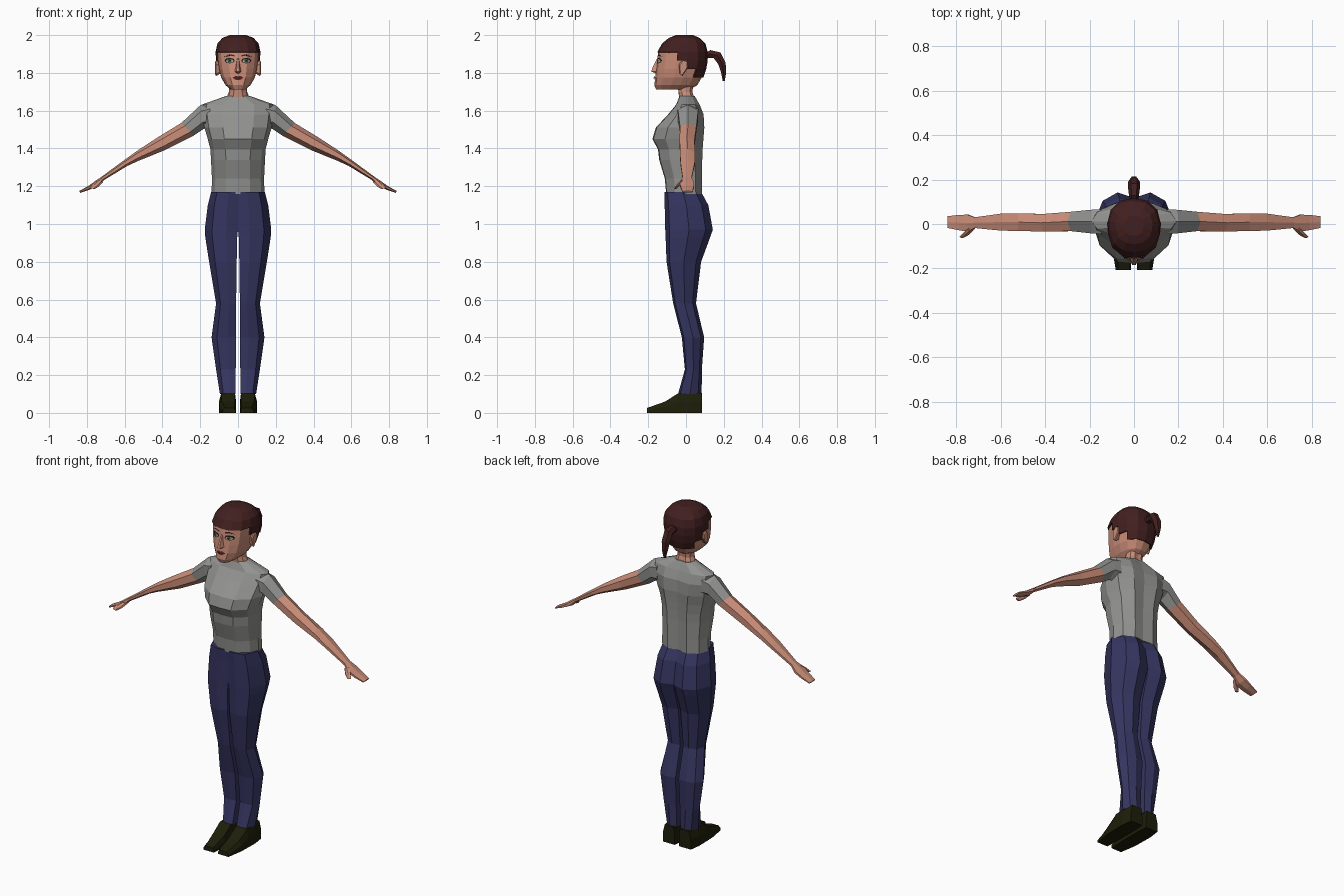
import bpy, bmesh, math
from mathutils import Vector
from mathutils.bvhtree import BVHTree


def colour(name, r, g, b):
    m = bpy.data.materials.new(name)
    m.diffuse_color = (r, g, b, 1)
    return m


SKIN = colour("skin", 0.60, 0.27, 0.19)
SHIRT = colour("grey_shirt", 0.29, 0.29, 0.28)
DENIM = colour("navy_denim", 0.036, 0.036, 0.12)
SHOE = colour("dark_olive_leather", 0.013, 0.013, 0.003)
HAIR = colour("dark_auburn_hair", 0.055, 0.014, 0.014)
LIPS = colour("dark_red_lips", 0.12, 0.02, 0.02)
WHITE = colour("eye_white", 0.40, 0.36, 0.30)
IRIS = colour("green_iris", 0.03, 0.10, 0.06)
BLACK = colour("lash_black", 0.012, 0.008, 0.006)


def finish(bm, name, mat, mirror=False):
    bmesh.ops.recalc_face_normals(bm, faces=bm.faces)
    me = bpy.data.meshes.new(name)
    bm.to_mesh(me)
    bm.free()
    me.materials.append(mat)
    ob = bpy.data.objects.new(name, me)
    bpy.context.collection.objects.link(ob)
    if mirror:
        ob.modifiers.new("mirror", 'MIRROR').use_mirror_merge = False
    return ob


def loft_bm(rings, caps=True, keep=lambda c: True):
    """Skin a list of point rings; keep() filters faces by their centre."""
    bm = bmesh.new()
    vs = [[bm.verts.new(p) for p in r] for r in rings]
    n = len(vs[0])
    for a, b in zip(vs, vs[1:]):
        for i in range(n):
            j = (i + 1) % n
            quad = (a[i], a[j], b[j], b[i])
            if keep(sum((v.co for v in quad), Vector()) / 4):
                bm.faces.new(quad)
    if caps:
        bm.faces.new(vs[0])
        bm.faces.new(vs[-1])
    return bm


def loft(name, mat, rings, mirror=False):
    return finish(loft_bm(rings), name, mat, mirror)


def full_ring(z, w, yf, yb, half):
    """Mirror a half cross-section (x, y fractions) into a closed ring."""
    m, h = (yf + yb) / 2, (yb - yf) / 2
    right = [(x * w, m + f * h, z) for x, f in half]
    return right + [(-x, y, zz) for x, y, zz in right[-2:0:-1]]


# shirt body: height, half width, front, back
BODY = [(0, -1), (0.45, -0.96), (0.87, -0.5), (1, 0.05), (0.87, 0.65), (0.45, 1), (0, 0.92)]
torso = [(1.16, 0.140, -0.105, 0.085), (1.24, 0.138, -0.112, 0.085), (1.34, 0.143, -0.142, 0.086),
         (1.395, 0.146, -0.148, 0.088), (1.45, 0.160, -0.178, 0.092), (1.51, 0.178, -0.160, 0.097),
         (1.58, 0.188, -0.095, 0.093), (1.632, 0.192, -0.052, 0.072), (1.678, 0.062, -0.034, 0.046)]
loft("shirt_body", SHIRT, [full_ring(*r, BODY) for r in torso])

# neck
loft("neck", SKIN, [full_ring(*r, BODY) for r in
                    [(1.665, 0.062, -0.036, 0.044), (1.70, 0.048, -0.040, 0.034), (1.75, 0.048, -0.045, 0.040)]])


# arms: upper edge (x, z), lower edge (x, z), front, back
def arm_ring(top, bot, yf, yb):
    t, b = Vector((top[0], 0, top[1])), Vector((bot[0], 0, bot[1]))
    at = lambda k, y: t.lerp(b, k) + Vector((0, y, 0))
    m = (yf + yb) / 2
    return [at(0, m), at(0.25, yf), at(0.72, yf), at(1, m), at(0.72, yb), at(0.25, yb)]


SLEEVE_END = ((0.300, 1.535), (0.235, 1.468), -0.032, 0.055)
loft("sleeve", SHIRT, [arm_ring((0.15, 1.645), (0.14, 1.50), -0.045, 0.066),
                       arm_ring((0.20, 1.628), (0.18, 1.505), -0.042, 0.064),
                       arm_ring(*SLEEVE_END)], True)
loft("bare_arm", SKIN, [arm_ring(*s) for s in [
    SLEEVE_END, ((0.42, 1.462), (0.385, 1.392), -0.034, 0.045), ((0.52, 1.397), (0.53, 1.333), -0.031, 0.048),
    ((0.60, 1.340), (0.585, 1.308), -0.030, 0.047), ((0.72, 1.252), (0.71, 1.232), -0.018, 0.030)]], True)
loft("hand", SKIN, [arm_ring(*s) for s in [
    ((0.72, 1.252), (0.71, 1.232), -0.018, 0.030), ((0.755, 1.228), (0.74, 1.202), -0.034, 0.042),
    ((0.79, 1.203), (0.785, 1.182), -0.028, 0.041), ((0.840, 1.175), (0.835, 1.165), -0.018, 0.035)]], True)
loft("thumb", SKIN, [arm_ring(*s) for s in [
    ((0.745, 1.232), (0.715, 1.222), -0.030, -0.010), ((0.770, 1.210), (0.735, 1.200), -0.050, -0.034),
    ((0.785, 1.192), (0.760, 1.184), -0.062, -0.052)]], True)

# trouser legs: height, inner x, outer x, front, back
LEG = [(0, -0.86), (0.35, -1), (0.78, -0.82), (1, 0), (0.8, 0.7), (0.42, 1), (0, 0.8)]
legs = [(1.17, 0, 0.142, -0.115, 0.080), (1.10, 0, 0.160, -0.113, 0.118), (0.97, 0, 0.176, -0.110, 0.142),
        (0.93, 0.004, 0.173, -0.108, 0.128), (0.80, 0.007, 0.153, -0.103, 0.080),
        (0.58, 0.010, 0.116, -0.068, 0.053), (0.40, 0.010, 0.140, -0.022, 0.096),
        (0.23, 0.012, 0.116, -0.006, 0.084), (0.10, 0.013, 0.096, -0.042, 0.083)]
loft("trouser_leg", DENIM, [[(xi + u * (xo - xi), (yf + yb) / 2 + f * (yb - yf) / 2, z) for u, f in LEG]
                            for z, xi, xo, yf, yb in legs], True)

# shoes: rings from heel to toe with sole corners and sloping top
shoe = [(0.086, 0.014, 0.092, 0.104), (0.02, 0.010, 0.101, 0.105), (-0.045, 0.010, 0.100, 0.102),
        (-0.11, 0.010, 0.098, 0.060), (-0.207, 0.014, 0.082, 0.026)]
loft("shoe", SHOE, [[(a, y, 0), (b, y, 0), (b, y, h * 0.55), (b - 0.012, y, h), (a + 0.006, y, h), (a, y, h * 0.55)]
                    for y, a, b, h in shoe], True)

# head: height, half width, front, back
SKULL = [(0, -1), (0.45, -0.93), (0.82, -0.66), (0.98, -0.2), (1, 0.2), (0.88, 0.62), (0.5, 0.93), (0, 1)]
skull = [(1.712, 0.040, -0.158, 0.02), (1.735, 0.066, -0.168, 0.060), (1.775, 0.089, -0.163, 0.083),
         (1.82, 0.101, -0.158, 0.098), (1.865, 0.107, -0.153, 0.106), (1.91, 0.110, -0.147, 0.106),
         (1.945, 0.100, -0.122, 0.094), (1.975, 0.074, -0.086, 0.063), (1.990, 0.034, -0.048, 0.028)]
head_bm = loft_bm([full_ring(*r, SKULL) for r in skull])
bmesh.ops.recalc_face_normals(head_bm, faces=head_bm.faces)
surface = BVHTree.FromBMesh(head_bm)
finish(head_bm, "head", SKIN)


# hair cap: a shell just outside the skull, trimmed along the hairline
def is_hair(c):
    limit = -1 if c.z > 1.91 else (-0.075 if c.z > 1.87 else (-0.01 if c.z > 1.82 else 0.045))
    return c.z > 1.775 and c.y > limit


cap = loft_bm([full_ring(z + 0.010 * (z > 1.93), w + 0.009, yf - 0.005, yb + 0.009, SKULL)
               for z, w, yf, yb in skull], False, is_hair)
cap.verts.ensure_lookup_table()
cap.faces.new(cap.verts[-len(full_ring(*skull[0], SKULL)):])
bmesh.ops.delete(cap, geom=[v for v in cap.verts if not v.link_faces], context='VERTS')
hair = finish(cap, "hair_cap", HAIR)
solid = hair.modifiers.new("thickness", 'SOLIDIFY')
solid.thickness, solid.offset = 0.012, -1

# ponytail: y, z, half width, thickness, tilt of the ring
tail = []
for y, z, w, t, a in [(0.095, 1.885, 0.018, 0.018, 90), (0.125, 1.900, 0.022, 0.024, 80),
                      (0.165, 1.893, 0.027, 0.027, 40), (0.190, 1.850, 0.026, 0.023, 10),
                      (0.199, 1.805, 0.020, 0.016, 0), (0.200, 1.757, 0.007, 0.006, 0)]:
    ca, sa = math.cos(math.radians(a)) * t, math.sin(math.radians(a)) * t
    tail.append([(w * math.cos(k * math.pi / 3), y + ca * math.sin(k * math.pi / 3),
                  z + sa * math.sin(k * math.pi / 3)) for k in range(6)])
loft("ponytail", HAIR, tail)

# ears
loft("ear", SKIN, [[(x, -0.012 + s * u, 1.825 + s * v) for u, v in
                    [(-0.026, 0.020), (-0.008, 0.042), (0.020, 0.034), (0.022, 0.004), (-0.008, -0.042), (-0.022, -0.03)]]
                   for x, s in ((0.095, 0.7), (0.116, 1), (0.121, 0.8))], True)

# nose
loft("nose", SKIN, [[(-w, back, z), (-w * 0.4, tip, z), (w * 0.4, tip, z), (w, back, z)] for z, w, tip, back in
                    [(1.798, 0.014, -0.160, -0.145), (1.807, 0.021, -0.184, -0.145),
                     (1.83, 0.015, -0.176, -0.145), (1.875, 0.009, -0.154, -0.135)]])


# face details: thin patches laid on the face
def patch(name, mat, outline, lift, mirror=True):
    bm = bmesh.new()
    verts = []
    for x, z in outline:
        hit = surface.ray_cast(Vector((x, -1, z)), Vector((0, 1, 0)))[0]
        verts.append(bm.verts.new((x, hit.y - lift, z)))
    cx, cz = (sum(p[i] for p in outline) / len(outline) for i in (0, 1))
    hit = surface.ray_cast(Vector((cx, -1, cz)), Vector((0, 1, 0)))[0]
    mid = bm.verts.new((cx, hit.y - lift, cz))
    for i, v in enumerate(verts):
        bm.faces.new((verts[i - 1], v, mid))
    ob = finish(bm, name, mat, mirror)
    if ob.data.polygons[0].normal.y > 0:
        ob.data.flip_normals()


def oval(cx, cz, rx, rz, n=8):
    return [(cx + rx * math.cos(i * math.tau / n), cz + rz * math.sin(i * math.tau / n)) for i in range(n)]


patch("eye_lashes", BLACK, oval(0.044, 1.865, 0.027, 0.015), 0.003)
patch("eye_white", WHITE, oval(0.044, 1.863, 0.021, 0.010), 0.005)
patch("iris", IRIS, oval(0.044, 1.864, 0.011, 0.011, 6), 0.007)
patch("pupil", BLACK, oval(0.044, 1.864, 0.005, 0.005, 6), 0.009)
patch("eyebrow", HAIR, [(0.018, 1.887), (0.045, 1.892), (0.072, 1.885), (0.046, 1.899), (0.018, 1.894)], 0.003)
patch("lips", LIPS, [(-0.030, 1.774), (-0.012, 1.762), (0.012, 1.762), (0.030, 1.774),
                     (0.010, 1.785), (0, 1.781), (-0.010, 1.785)], 0.005, False)
patch("mouth_line", BLACK, [(-0.026, 1.774), (0, 1.770), (0.026, 1.774), (0, 1.776)], 0.008, False)
